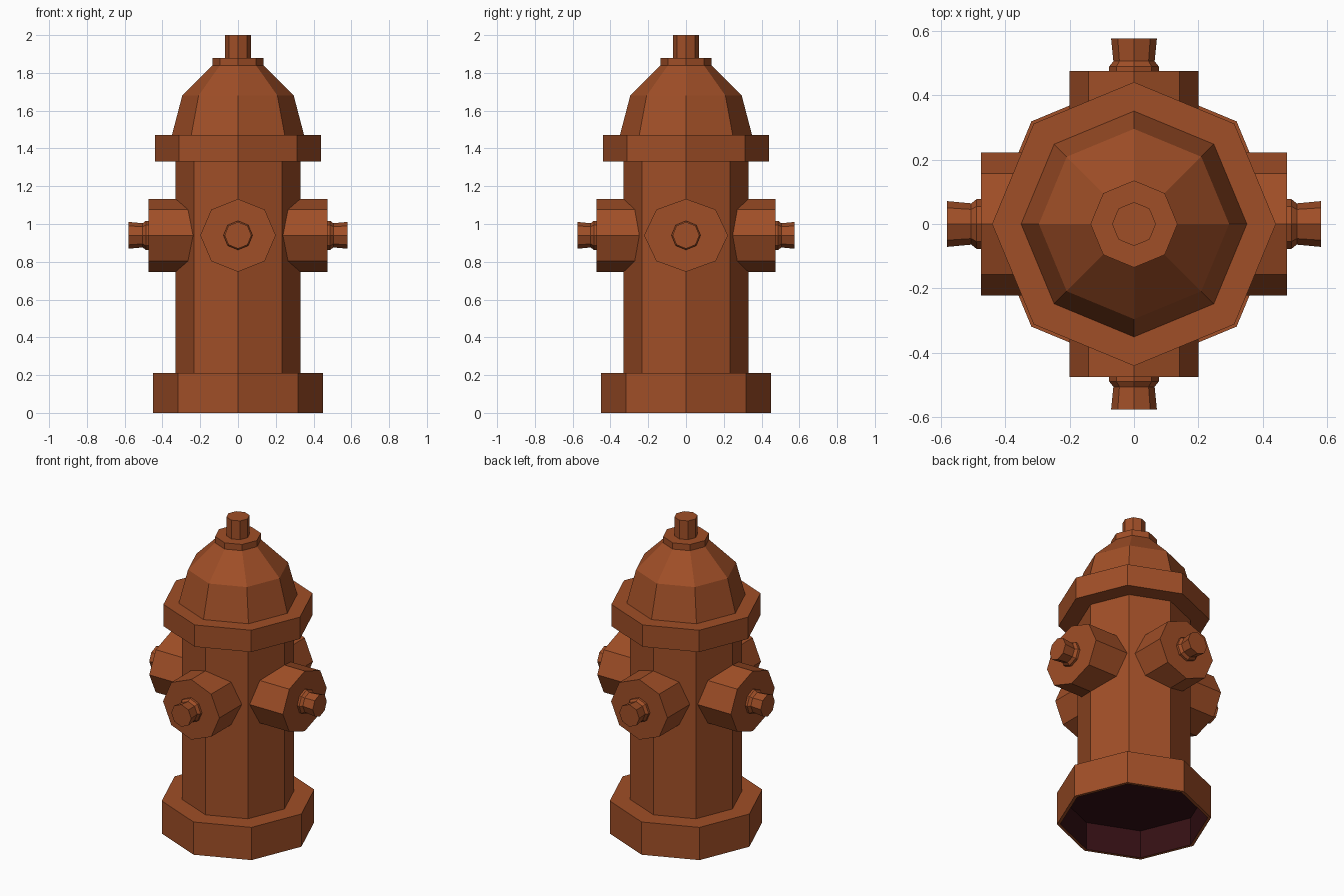
import bpy, math
from mathutils import Matrix

if "Cube" in bpy.data.objects:
    bpy.data.objects.remove(bpy.data.objects["Cube"])


def material(name, rgb):
    m = bpy.data.materials.new(name)
    m.diffuse_color = (*rgb, 1)
    m.use_nodes = True
    m.node_tree.nodes["Principled BSDF"].inputs["Base Color"].default_value = m.diffuse_color
    return m


RUST = material("rust orange paint", (0.35, 0.077, 0.020))
DARK = material("dark hollow", (0.035, 0.005, 0.007))


def lathe(name, profile, mat=RUST, start_cap=True, end_cap=True,
          matrix=Matrix(), sides=8):
    """Revolve (radius, height) points into a faceted solid, corners on the axes."""
    verts = []
    for r, z in profile:
        for i in range(sides):
            a = 2 * math.pi * i / sides
            verts.append(matrix @ Matrix.Rotation(a, 4, 'Z') @ Matrix.Translation((r, 0, z)).to_translation())
    faces = []
    for k in range(len(profile) - 1):
        a, b = k * sides, (k + 1) * sides
        for i in range(sides):
            j = (i + 1) % sides
            faces.append((a + i, a + j, b + j, b + i))
    if start_cap:
        faces.append(tuple(reversed(range(sides))))
    if end_cap:
        n = (len(profile) - 1) * sides
        faces.append(tuple(range(n, n + sides)))
    me = bpy.data.meshes.new(name)
    me.from_pydata(verts, [], faces)
    me.materials.append(mat)
    ob = bpy.data.objects.new(name, me)
    bpy.context.collection.objects.link(ob)
    return ob


# Foot: a ring with a hollow underside
lathe("base", [(0.43, 0), (0.45, 0), (0.45, 0.21), (0.31, 0.21)],
      start_cap=False, end_cap=False)
lathe("base_hollow", [(0.43, 0.18), (0.43, 0)], DARK, end_cap=False)

# Barrel, collar and bonnet
lathe("barrel", [(0.33, 0.2), (0.33, 1.34)], start_cap=False, end_cap=False)
lathe("collar", [(0.44, 1.33), (0.44, 1.47)])
lathe("bonnet", [(0.35, 1.47), (0.295, 1.68), (0.13, 1.845)], start_cap=False)
lathe("bonnet_cap", [(0.135, 1.84), (0.135, 1.88)])
lathe("top_nut", [(0.068, 1.87), (0.068, 2.0)])

# Four side outlets, each with a flared bolt
for i, side in enumerate(("right", "back", "left", "front")):
    turn = Matrix.Rotation(i * math.pi / 2, 4, 'Z')
    place = Matrix.Translation((0, 0, 0.94)) @ turn @ Matrix.Rotation(math.pi / 2, 4, 'Y')
    half_width = 0.222 if i % 2 == 0 else 0.2
    squash = Matrix.Diagonal((0.193, half_width, 1, 1))
    lathe(side + "_outlet", [(1, 0.2), (1, 0.474)], matrix=place @ squash)
    end = 0.58 if i % 2 == 0 else 0.575
    lathe(side + "_outlet_bolt",
          [(0.077, 0.46), (0.077, 0.488), (0.064, 0.505), (0.071, end)],
          matrix=place)
